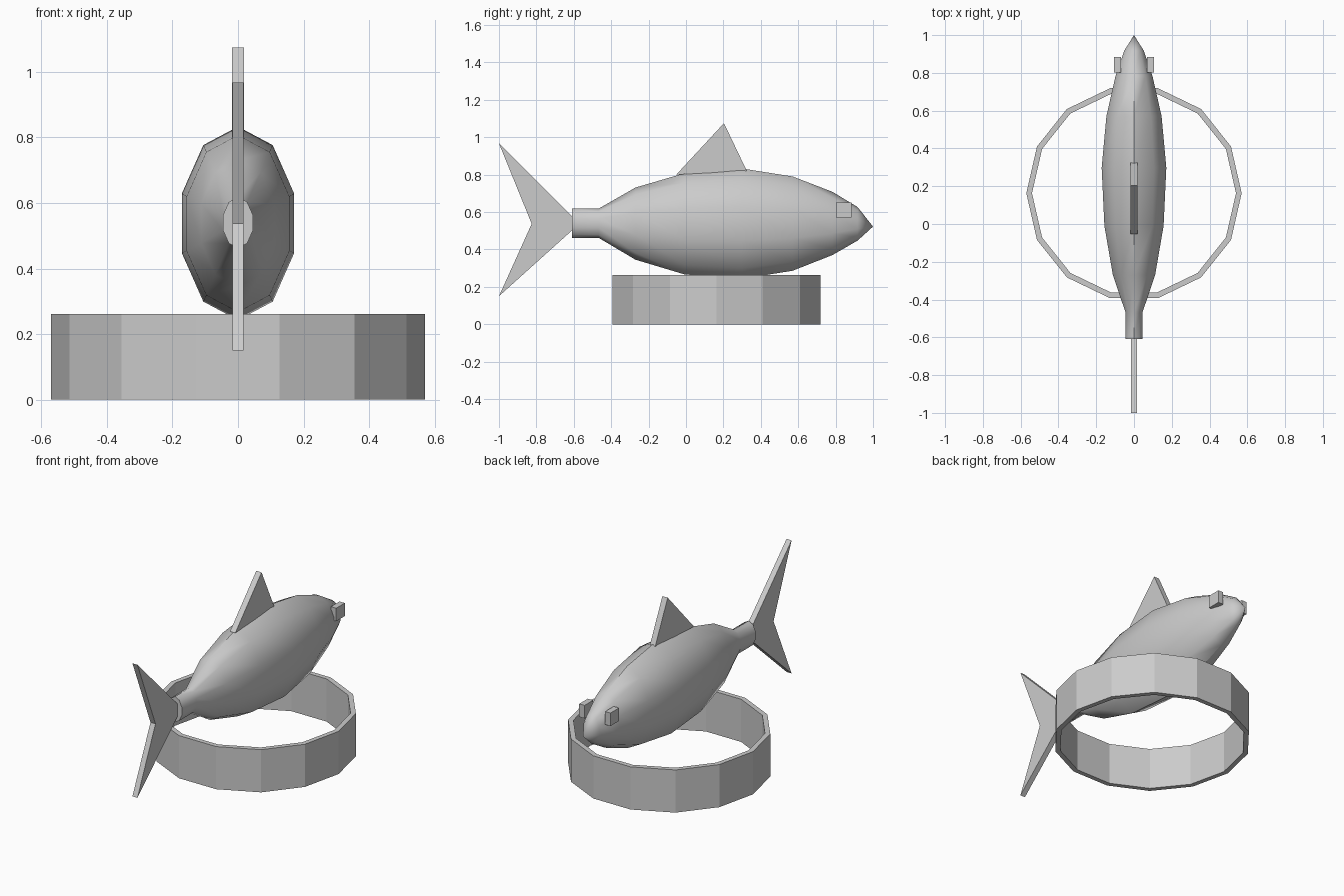
import bpy, bmesh, math

if "Cube" in bpy.data.objects:
    bpy.data.objects.remove(bpy.data.objects["Cube"])

grey = bpy.data.materials.new("plain grey")
grey.diffuse_color = (0.6, 0.6, 0.6, 1)
grey.use_nodes = True
grey.node_tree.nodes["Principled BSDF"].inputs["Base Color"].default_value = grey.diffuse_color


def finish(name, bm):
    bmesh.ops.recalc_face_normals(bm, faces=bm.faces[:])
    mesh = bpy.data.meshes.new(name)
    bm.to_mesh(mesh)
    bm.free()
    mesh.materials.append(grey)
    ob = bpy.data.objects.new(name, mesh)
    bpy.context.collection.objects.link(ob)
    return ob


def bridge(bm, a, b):
    n = len(a)
    for i in range(n):
        bm.faces.new((a[i], a[(i + 1) % n], b[(i + 1) % n], b[i]))


def fin(name, outline, half):
    """Flat plate: (y, z) outline given thickness along x."""
    bm = bmesh.new()
    left = [bm.verts.new((-half, y, z)) for y, z in outline]
    right = [bm.verts.new((half, y, z)) for y, z in outline]
    bm.faces.new(left)
    bm.faces.new(right)
    bridge(bm, left, right)
    return finish(name, bm)


# Fish body: ten-sided oval sections (y, centre z, half height), tail to nose
SECTIONS = [(-0.61, 0.54, 0.078), (-0.467, 0.54, 0.078), (-0.27, 0.538, 0.193),
            (-0.01, 0.537, 0.270), (0.297, 0.538, 0.295), (0.57, 0.538, 0.252),
            (0.783, 0.539, 0.169), (0.917, 0.537, 0.090)]
bm = bmesh.new()
rings = []
for y, zc, r in SECTIONS:
    rings.append([bm.verts.new((0.61 * r * math.sin(i * math.tau / 10), y,
                                zc + r * math.cos(i * math.tau / 10)))
                  for i in range(10)])
for a, b in zip(rings, rings[1:]):
    bridge(bm, a, b)
bm.faces.new(rings[0])
nose = bm.verts.new((0, 1.0, 0.522))
for i in range(10):
    bm.faces.new((rings[-1][i], rings[-1][(i + 1) % 10], nose))
body = finish("body", bm)
bpy.context.view_layer.objects.active = body
body.select_set(True)
bpy.ops.object.shade_smooth_by_angle(angle=math.radians(50))

# Fins
fin("tail_fin", [(-0.57, 0.537), (-1.0, 0.967), (-0.825, 0.537), (-1.0, 0.15)], 0.017)
fin("dorsal_fin", [(-0.052, 0.80), (0.203, 1.075), (0.325, 0.82)], 0.018)

# Square eyes
for side, name in ((-1, "left_eye"), (1, "right_eye")):
    bm = bmesh.new()
    bmesh.ops.create_cube(bm, size=1)
    for v in bm.verts:
        v.co = (v.co.x * 0.036 + side * 0.088, v.co.y * 0.083 + 0.843, v.co.z * 0.08 + 0.61)
    finish(name, bm)

# Fourteen-sided ring base
bm = bmesh.new()
loops = []
for r, z in ((0.57, 0), (0.57, 0.262), (0.54, 0.262), (0.54, 0)):
    loops.append([bm.verts.new((r * math.cos(i * math.tau / 14),
                                0.163 + r * math.sin(i * math.tau / 14), z))
                  for i in range(14)])
for k in range(4):
    bridge(bm, loops[k], loops[(k + 1) % 4])
finish("ring_base", bm)
